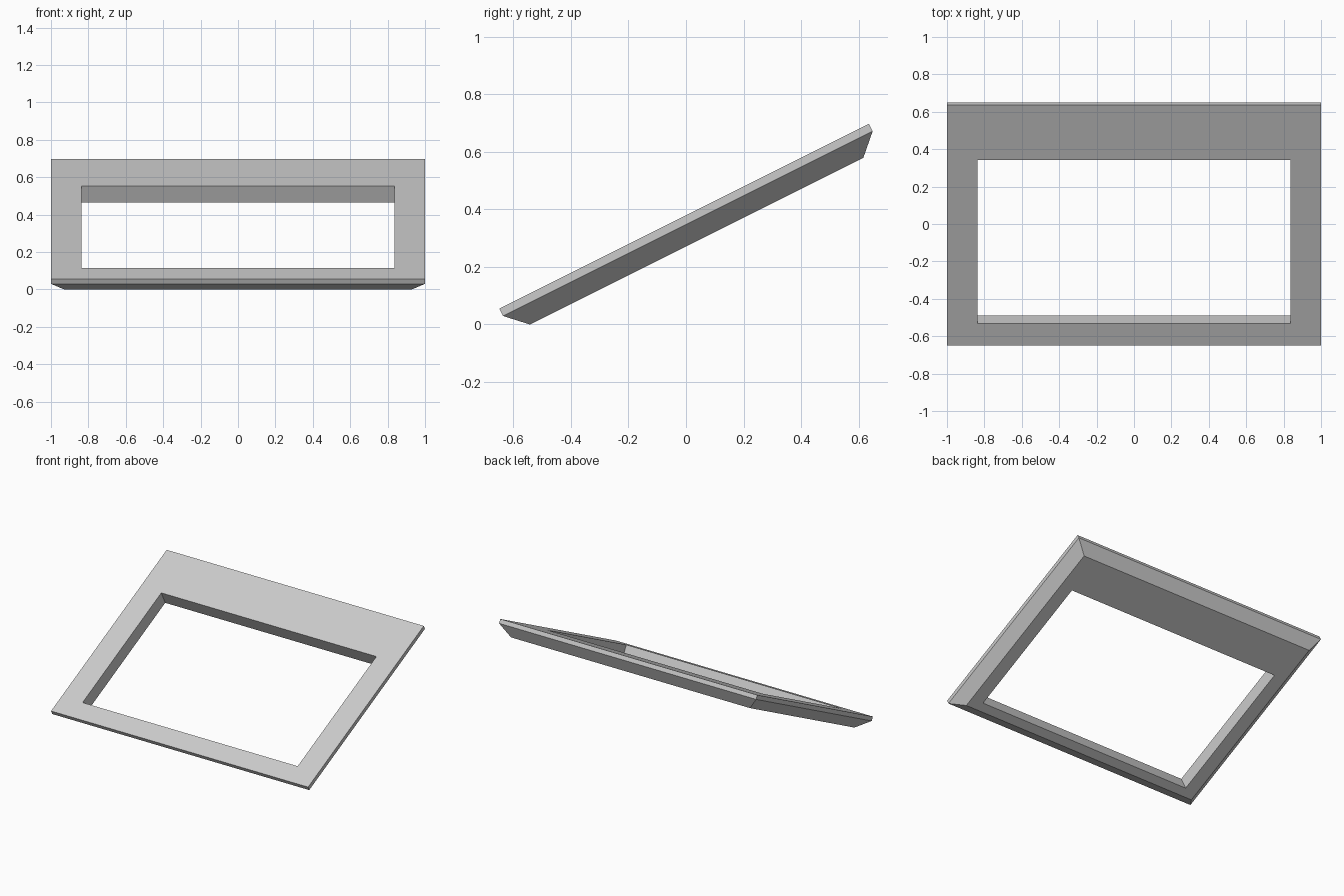
import bpy, bmesh, math
from mathutils import Matrix

cube = bpy.data.objects.get("Cube")
if cube:
    bpy.data.objects.remove(cube, do_unlink=True)

TILT = math.atan(0.5)
LENGTH = 1.437      # along the slope
RIM = 0.029         # square edge under the top face
THICK = 0.097
BEVEL = 0.07        # inward slope of the lower edge

grey = bpy.data.materials.new("plain_grey")
grey.use_nodes = True
colour = (0.6, 0.6, 0.6, 1)
grey.diffuse_color = colour
grey.node_tree.nodes["Principled BSDF"].inputs["Base Color"].default_value = colour

bm = bmesh.new()


def ring(x, near, far, z):
    corners = ((-x, near), (x, near), (x, far), (-x, far))
    return [bm.verts.new((px, py, z)) for px, py in corners]


# Closed loops: hole top, outer top, rim, lower edge, hole bottom
hole = (0.837, 0.131, 1.109)
loops = [
    ring(*hole, 0),
    ring(1, 0, LENGTH, 0),
    ring(1, 0, LENGTH, -RIM),
    ring(1 - BEVEL, BEVEL, LENGTH - BEVEL, -THICK),
    ring(*hole, -THICK),
]
for a, b in zip(loops, loops[1:] + loops[:1]):
    for i in range(4):
        j = (i + 1) % 4
        bm.faces.new((a[i], b[i], b[j], a[j]))
bmesh.ops.recalc_face_normals(bm, faces=bm.faces)

# Tilt the frame, then centre it and rest it on the ground
bm.transform(Matrix.Rotation(TILT, 4, 'X'))
ys = [v.co.y for v in bm.verts]
zs = [v.co.z for v in bm.verts]
bm.transform(Matrix.Translation((0, -(min(ys) + max(ys)) / 2, -min(zs))))

mesh = bpy.data.meshes.new("tilted_frame")
bm.to_mesh(mesh)
bm.free()
mesh.materials.append(grey)
frame = bpy.data.objects.new("tilted_frame", mesh)
bpy.context.collection.objects.link(frame)
